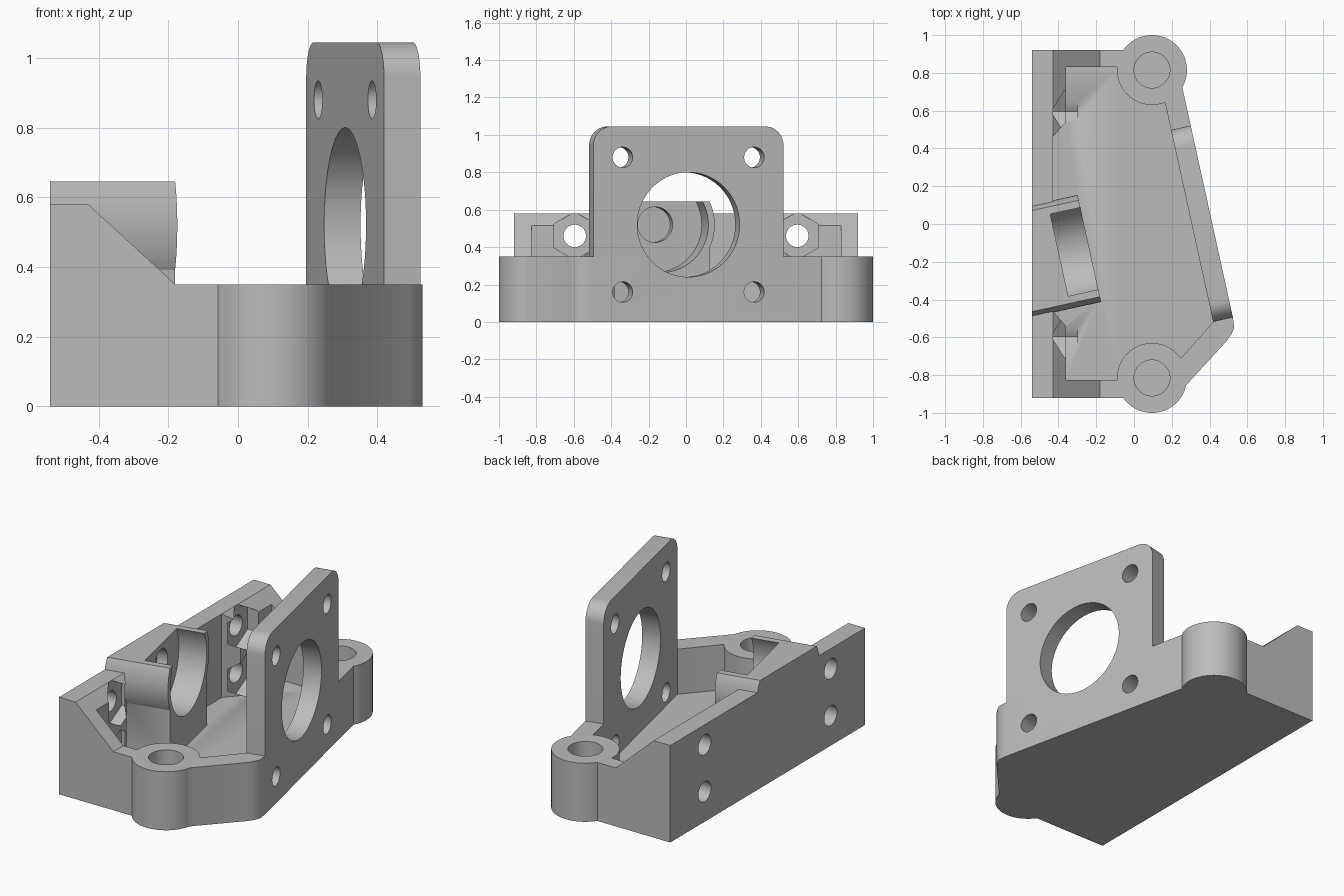
import bpy, bmesh
from math import cos, sin, pi, radians
from mathutils import Matrix, Vector

if "Cube" in bpy.data.objects:
    bpy.data.objects.remove(bpy.data.objects["Cube"], do_unlink=True)

grey = bpy.data.materials.new("plain_grey")
grey.use_nodes = True
grey.diffuse_color = (0.5, 0.5, 0.5, 1)
grey.node_tree.nodes["Principled BSDF"].inputs["Base Color"].default_value = (0.5, 0.5, 0.5, 1)

# Tilted frame of the motor plate: u runs along its axis, v along its width
TILT = radians(12.4)
FRAME = Matrix.Translation((0.3075, -0.01, 0)) @ Matrix.Rotation(TILT, 4, 'Z')
AXIS_Z, PLATE_T, WALL_TOP, FLOOR = 0.52, 0.107, 0.35, 0.08
BOSSES = [(0.095, 0.815), (0.095, -0.815)]


def loc(u, v):
    p = FRAME @ Vector((u, v, 0))
    return p.x, p.y


def prism(name, pts, a, b, axis='Z', frame=None):
    """Extrude a flat outline from a to b along an axis."""
    place = {'Z': lambda p, t: (p[0], p[1], t),
             'Y': lambda p, t: (p[0], t, p[1]),
             'X': lambda p, t: (t, p[0], p[1])}[axis]
    bm = bmesh.new()
    low = [bm.verts.new(place(p, a)) for p in pts]
    high = [bm.verts.new(place(p, b)) for p in pts]
    bm.faces.new(low)
    bm.faces.new(high)
    for i in range(len(pts)):
        j = (i + 1) % len(pts)
        bm.faces.new((low[i], low[j], high[j], high[i]))
    bmesh.ops.recalc_face_normals(bm, faces=bm.faces)
    if frame:
        bm.transform(frame)
    mesh = bpy.data.meshes.new(name)
    bm.to_mesh(mesh)
    bm.free()
    mesh.materials.append(grey)
    ob = bpy.data.objects.new(name, mesh)
    bpy.context.collection.objects.link(ob)
    return ob


def circle(cx, cy, r, n=64, start=0.0):
    return [(cx + r * cos(start + 2 * pi * i / n), cy + r * sin(start + 2 * pi * i / n))
            for i in range(n)]


def rect(x0, y0, x1, y1):
    return [(x0, y0), (x1, y0), (x1, y1), (x0, y1)]


def combine(target, tool, operation):
    """Apply a boolean and discard the tool object."""
    tool.hide_render = True
    mod = target.modifiers.new("bool", 'BOOLEAN')
    mod.operation, mod.solver, mod.object = operation, 'EXACT', tool
    bpy.context.view_layer.objects.active = target
    bpy.ops.object.modifier_apply(modifier=mod.name)
    bpy.data.objects.remove(tool, do_unlink=True)


# Base with its low outer wall
outline = [(-0.54, -0.92), (0.095, -0.92), (0.27, -0.86), (0.49, -0.62), (0.515, -0.585),
           (0.53, -0.55), loc(PLATE_T, -0.525), loc(PLATE_T, 0.74), (0.24, 0.8),
           (0.095, 0.92), (-0.54, 0.92)]
bracket = prism("motor_bracket", outline, 0, WALL_TOP)

# Tall back wall with sloping ends
side = [(-0.54, 0), (-0.54, 0.58), (-0.43, 0.58), (-0.18, WALL_TOP), (-0.18, 0)]
combine(bracket, prism("back_wall", side, -0.92, 0.92, 'Y'), 'UNION')

# Inner pocket, leaving thick nut blocks in the back corners
pocket = [(-0.43, -0.46), (-0.36, -0.54), (-0.36, -0.825), (0.1, -0.825), (0.25, -0.71),
          loc(0, -0.52), loc(0, 0.665), (0.12, 0.83), (-0.36, 0.83), (-0.36, 0.54), (-0.43, 0.46)]
combine(bracket, prism("pocket_cutter", pocket, FLOOR, 2), 'DIFFERENCE')

# Screw bosses with blind holes
for x, y in BOSSES:
    combine(bracket, prism("screw_boss", circle(x, y, 0.185), 0, WALL_TOP), 'UNION')
for x, y in BOSSES:
    combine(bracket, prism("boss_hole", circle(x, y, 0.095), FLOOR, 1), 'DIFFERENCE')

# Motor plate with rounded top corners
W, TOP, R = 0.52, 1.045, 0.1
corners = [(s * (W - R) + R * cos(a), TOP - R + R * sin(a))
           for s, a0 in ((1, 0), (-1, pi / 2))
           for a in [a0 + pi / 2 * i / 12 for i in range(13)]]
plate = prism("motor_plate", [(-W, 0.04), (W, 0.04)] + corners, 0, PLATE_T, 'X', FRAME)
combine(bracket, plate, 'UNION')

# Bearing cradle: trimmed cylinder on a block
FACE = -0.557
cradle = prism("bearing_cradle", circle(0, AXIS_Z, 0.29, 96), -1.1, FACE, 'X', FRAME)
block = prism("cradle_block", rect(-0.26, 0.04, 0.26, 0.45), -1.1, FACE, 'X', FRAME)
combine(cradle, block, 'UNION')
combine(cradle, prism("trim", rect(-0.54, -1, 1, 1), 0, 0.645), 'INTERSECT')
combine(bracket, cradle, 'UNION')

# Bearing seat, shaft hole and motor opening share one axis
for r, a, b in ((0.255, FACE - 0.163, FACE + 0.1), (0.095, FACE - 0.225, FACE),
                (0.28, -0.1, 0.3)):
    combine(bracket, prism("bore", circle(0, AXIS_Z, r, 96), a, b, 'X', FRAME), 'DIFFERENCE')

# Motor screw holes
for v in (-0.36, 0.36):
    for dz in (-0.36, 0.36):
        hole = prism("motor_screw", circle(v, AXIS_Z + dz, 0.055, 40), -0.06, 0.3, 'X', FRAME)
        combine(bracket, hole, 'DIFFERENCE')

# Back wall screw holes with hexagonal nut pockets
for y in (-0.595, 0.595):
    for z in (0.18, 0.46):
        nut = prism("nut_pocket", circle(y, z, 0.128, 6, pi / 6), -0.43, -0.3, 'X')
        combine(bracket, nut, 'DIFFERENCE')
        hole = prism("wall_screw", circle(y, z, 0.06, 40), -0.7, -0.4, 'X')
        combine(bracket, hole, 'DIFFERENCE')

bpy.ops.object.select_all(action='DESELECT')
bracket.select_set(True)
bpy.context.view_layer.objects.active = bracket
bpy.ops.object.shade_smooth_by_angle(angle=radians(30))
